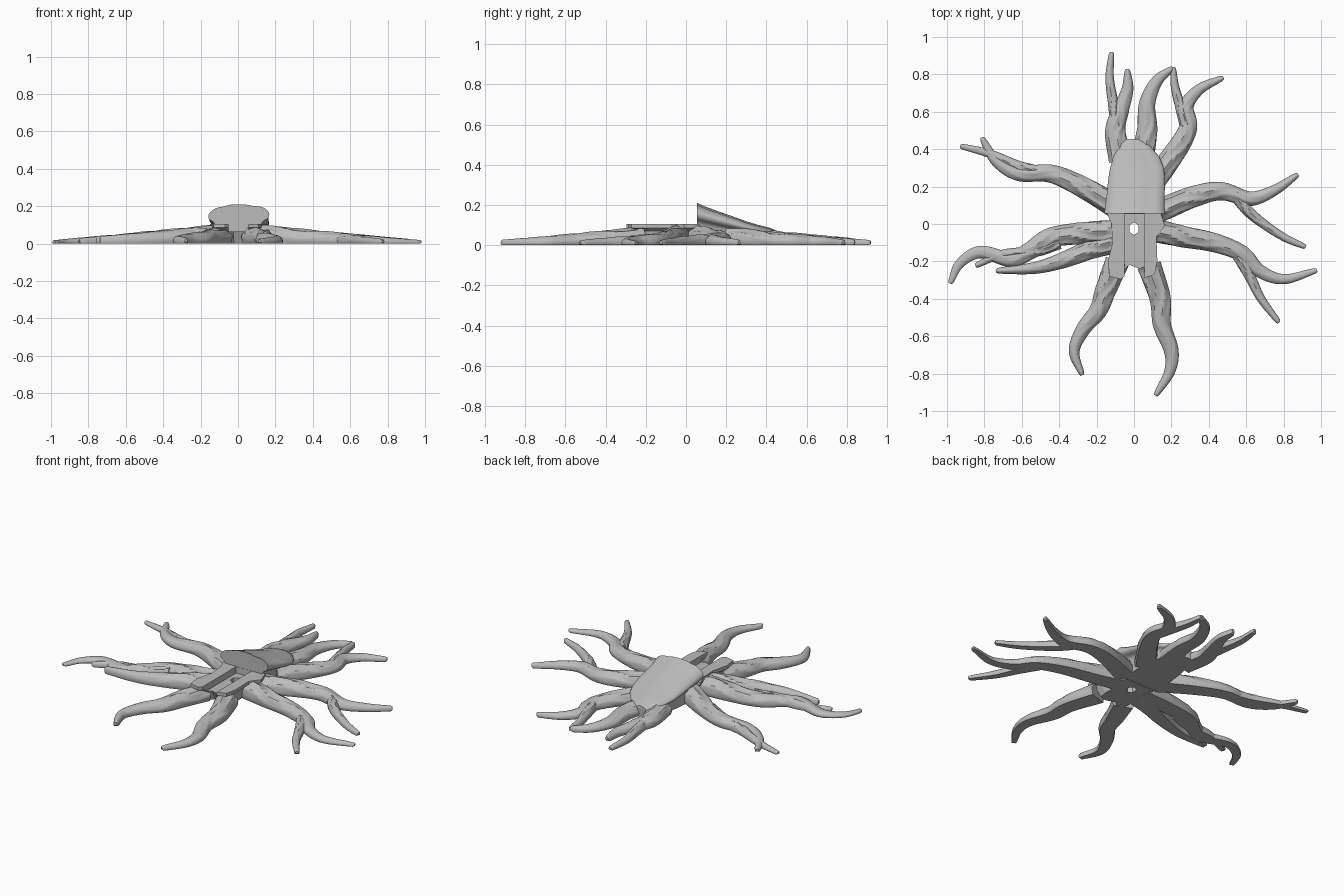
import bpy, bmesh, math
from mathutils import Vector

if "Cube" in bpy.data.objects:
    bpy.data.objects.remove(bpy.data.objects["Cube"])

wood = bpy.data.materials.new("grey_wood")
wood.use_nodes = True
GREY = (0.5, 0.5, 0.5, 1)
wood.diffuse_color = GREY
wood.node_tree.nodes["Principled BSDF"].inputs["Base Color"].default_value = GREY


def loft(name, rings, smooth=35):
    """Skin a row of closed rings and cap both ends."""
    bm = bmesh.new()
    loops = [[bm.verts.new(p) for p in ring] for ring in rings]
    for a, b in zip(loops, loops[1:]):
        for i in range(len(a)):
            j = (i + 1) % len(a)
            bm.faces.new((a[i], a[j], b[j], b[i]))
    bm.faces.new(loops[0])
    bm.faces.new(loops[-1])
    bmesh.ops.recalc_face_normals(bm, faces=bm.faces)
    mesh = bpy.data.meshes.new(name)
    bm.to_mesh(mesh)
    bm.free()
    mesh.materials.append(wood)
    obj = bpy.data.objects.new(name, mesh)
    bpy.context.collection.objects.link(obj)
    if smooth:
        bpy.ops.object.select_all(action="DESELECT")
        obj.select_set(True)
        bpy.context.view_layer.objects.active = obj
        bpy.ops.object.shade_smooth_by_angle(angle=math.radians(smooth))
    return obj


def spline(points, steps):
    """Smooth path through the points."""
    p = [Vector(q) for q in points]
    p = [2 * p[0] - p[1]] + p + [2 * p[-1] - p[-2]]
    path = []
    for a, b, c, d in zip(p, p[1:], p[2:], p[3:]):
        for k in range(steps):
            t = k / steps
            path.append(b + (c - a) * t / 2 + (2 * a - 5 * b + 4 * c - d) * t * t / 2
                        + (3 * b - a - 3 * c + d) * t ** 3 / 2)
    return path + [p[-2]]


def root(name, points, width=0.064, height=1.0):
    """Tapering ridged root with a flat underside."""
    path = spline(points, 9)
    n, sides = len(path) - 1, 22
    rings = []
    for i, p in enumerate(path):
        along = (path[min(i + 1, n)] - path[max(i - 1, 0)]).normalized()
        side = Vector((-along.y, along.x))
        t = i / n
        w = 0.014 + (width - 0.014) * (1 - t) ** 0.75
        h = max(0.02, 0.02 + 0.088 * (1 - p.length)) * height
        ring = []
        for k in range(sides):
            ang = -0.5 + (math.pi + 1) * k / (sides - 1)
            up = (math.sin(ang) + 0.48) / 1.48
            ridge = 1 + 0.07 * (1 - t) * up * math.sin(7 * ang + 2.5 * math.sin(i * 0.35))
            q = p + side * w * math.cos(ang) * ridge
            ring.append((q.x, q.y, max(0, h * up * ridge)))
        rings.append(ring)
    # rounded tip
    tip = sum((Vector(v) for v in rings[-1]), Vector()) / sides
    push = along.to_3d() * 0.009
    rings.append([tip + (Vector(v) - tip) * 0.6 + push for v in rings[-1]])
    return loft(name, rings, 30)


# Main roots, each from the body to its tip
main_roots = {
    "back_right_root": [(-.07, .34), (-.1, .5), (-.07, .61), (-.035, .72), (-.035, .82)],
    "back_middle_root": [(.04, .33), (.07, .5), (.07, .64), (.12, .76), (.2, .83)],
    "back_left_root": [(.1, .22), (.23, .4), (.29, .52), (.28, .63), (.35, .72), (.47, .78)],
    "left_rear_root": [(.11, .06), (.33, .15), (.47, .175), (.62, .135), (.75, .18), (.87, .26)],
    "left_front_root": [(.09, -.03), (.25, -.065), (.43, -.1), (.58, -.16), (.67, -.25),
                        (.8, -.295), (.97, -.25)],
    "front_left_root": [(.08, -.22), (.14, -.4), (.15, -.54), (.2, -.68), (.19, -.79), (.12, -.91)],
    "front_right_root": [(-.09, -.2), (-.15, -.35), (-.19, -.46), (-.27, -.56), (-.32, -.68),
                         (-.28, -.8)],
    "right_front_root": [(-.09, -.04), (-.28, -.05), (-.45, -.075), (-.56, -.145), (-.66, -.19),
                         (-.82, -.15), (-.93, -.21), (-.98, -.31)],
    "right_middle_root": [(-.09, -.09), (-.22, -.13), (-.37, -.19), (-.53, -.235), (-.73, -.25)],
    "right_rear_root": [(-.09, .09), (-.28, .2), (-.45, .27), (-.62, .27), (-.74, .34),
                        (-.81, .455)],
}
for name, points in main_roots.items():
    root(name, points)

# Thin side branches splitting off the main roots
branches = {
    "back_right_branch": [(-.09, .52), (-.11, .64), (-.13, .78), (-.12, .91)],
    "back_left_branch": [(.28, .52), (.25, .62), (.22, .73), (.21, .83)],
    "left_rear_branch": [(.54, .16), (.6, .08), (.68, .01), (.8, -.07), (.91, -.12)],
    "left_front_branch": [(.56, -.17), (.62, -.28), (.68, -.4), (.77, -.52)],
    "right_front_branch": [(-.4, -.1), (-.52, -.145), (-.7, -.16), (-.84, -.22)],
    "right_rear_branch": [(-.52, .28), (-.62, .31), (-.77, .375), (-.92, .415)],
}
for name, points in branches.items():
    root(name, points, 0.034, 0.95)

# Trunk stump sloping down towards the back, with a flat cut face at the front
outline = [(-.125, 0), (-.125, .5), (-.155, .62), (-.155, .76), (-.12, .9), (-.07, .95),
           (-.04, .99), (.03, 1), (.08, .96), (.13, .93), (.165, .8), (.16, .65), (.125, .5),
           (.125, 0)]
outline = [tuple(p) for p in spline(outline, 3)]
slopes = [(.055, 1, .21, 0), (.1, .97, .19, 0), (.16, .95, .168, .005), (.24, .93, .14, .01),
          (.3, .88, .118, .012), (.36, .75, .1, .01), (.42, .5, .085, 0), (.455, .2, .07, -.01)]
rings = []
for y, wide, top, shift in slopes:
    rings.append([(x * wide + shift, y, max(0, z) * top) for x, z in outline])
loft("trunk_stump", rings, 40)

# Flat shelf in front of the stump
shelf_outline = [(-.15, .07), (-.12, 0), (-.115, -.1), (-.14, -.2), (-.13, -.28), (-.07, -.295),
                 (-.03, -.26), (.05, -.29), (.11, -.27), (.125, -.2), (.12, -.07), (.165, -.01),
                 (.14, .07)]
shelf = loft("shelf", [[(x * s, y * s, z) for x, y in shelf_outline]
                       for s, z in ((.72, 0), (.85, .07), (1, .085), (1, .105))], 0)


def cutter(name, ring, low, high):
    """Hidden prism subtracted from the shelf."""
    obj = loft(name, [[(x, y, z) for x, y in ring] for z in (low, high)], 0)
    obj.hide_render = True
    obj.hide_viewport = True
    mod = shelf.modifiers.new(name, "BOOLEAN")
    mod.operation = "DIFFERENCE"
    mod.object = obj
    mod.solver = "EXACT"


# Groove along the shelf and a hexagonal hole through it
cutter("groove_cutter", [(-.05, -.4), (.055, -.4), (.055, .054), (-.05, .054)], .065, .2)
hexagon = [(.029 * math.sin(k * math.pi / 3), -.025 + .034 * math.cos(k * math.pi / 3))
           for k in range(6)]
cutter("hole_cutter", hexagon, -.1, .3)
